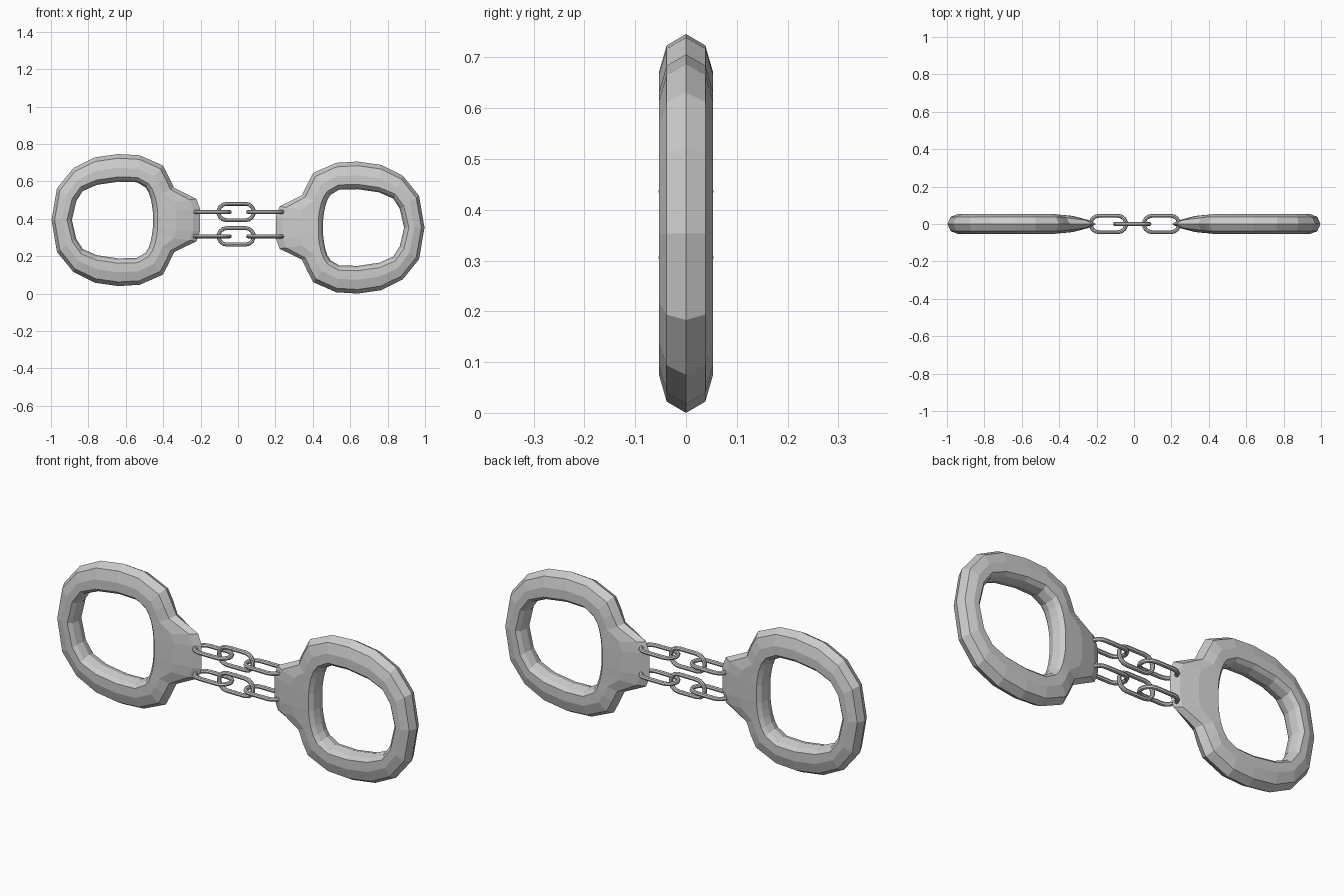
import bpy
from math import sin, cos, pi
from mathutils import Vector

if "Cube" in bpy.data.objects:
    bpy.data.objects.remove(bpy.data.objects["Cube"])

# Upper half of a cuff: outer x, outer z, inner x, inner z (z from cuff centre), tab taper
HALF = [
    (-.997, .00, -.888, .00, 0), (-.968, .17, -.865, .10, 0),
    (-.880, .278, -.830, .155, 0), (-.765, .335, -.755, .188, 0),
    (-.640, .353, -.640, .205, 0), (-.525, .346, -.540, .202, 0),
    (-.402, .292, -.495, .175, 0), (-.372, .235, -.478, .148, 0),
    (-.342, .172, -.467, .115, .3), (-.222, .113, -.460, .080, 1),
    (-.203, .060, -.455, .040, 1),
]


def grid_mesh(name, rings):
    """Join closed rings of points into a closed loop of quads."""
    n, m = len(rings), len(rings[0])
    faces = [(i * m + j, i * m + (j + 1) % m,
              (i + 1) % n * m + (j + 1) % m, (i + 1) % n * m + j)
             for i in range(n) for j in range(m)]
    mesh = bpy.data.meshes.new(name)
    mesh.from_pydata([p for r in rings for p in r], [], faces)
    obj = bpy.data.objects.new(name, mesh)
    bpy.context.collection.objects.link(obj)
    bpy.context.view_layer.objects.active = obj
    bpy.ops.object.select_all(action='DESELECT')
    obj.select_set(True)
    bpy.ops.object.mode_set(mode='EDIT')
    bpy.ops.mesh.select_all(action='SELECT')
    bpy.ops.mesh.normals_make_consistent(inside=False)
    bpy.ops.object.mode_set(mode='OBJECT')
    return obj


def cuff(name, side, zc):
    rows = HALF + [(a, -b, c, -d, s) for a, b, c, d, s in reversed(HALF[1:])]
    rings = []
    for ox, oz, ix, iz, s in rows:
        o = Vector((ox * side, 0, oz + zc))
        i = Vector((ix * side, 0, iz + zc))
        w = (o - i).length
        # bevelled section from outer ridge to inner ridge
        prof = [(0, 0), (.15, .038 * (1 - .45 * s)), (.5, .053 * (1 - .18 * s)),
                (1 - .026 / w, .053), (1 - .01 / w, .036), (1, 0)]
        prof += [(t, -y) for t, y in prof[-2:0:-1]]
        rings.append([o.lerp(i, t) + Vector((0, y, 0)) for t, y in prof])
    return grid_mesh(name, rings)


def link(name, x, z, upright, half=.105, bend=.044, wire=.0105):
    rings = []
    for k in range(16):
        end = 1 if k < 8 else -1
        a = -pi / 2 + pi * (k % 8) / 7 + (0 if end > 0 else pi)
        ring = []
        for j in range(8):
            b = 2 * pi * j / 8
            r = bend + wire * cos(b)
            u, v, h = end * (half - bend - wire) + r * cos(a), r * sin(a), wire * sin(b)
            ring.append((x + u, h, z + v) if upright else (x + u, v, z + h))
        rings.append(ring)
    obj = grid_mesh(name, rings)
    bpy.ops.object.shade_smooth_by_angle()
    return obj


# Two cuffs, slightly offset in height
cuff("left_cuff", 1, .393)
cuff("right_cuff", -1, .353)

# Two short chains between the tabs
for row, z in (("upper", .436), ("lower", .306)):
    link(row + "_left_link", -.137, z, False)
    link(row + "_middle_link", -.01, z, True)
    link(row + "_right_link", .147, z, False)
